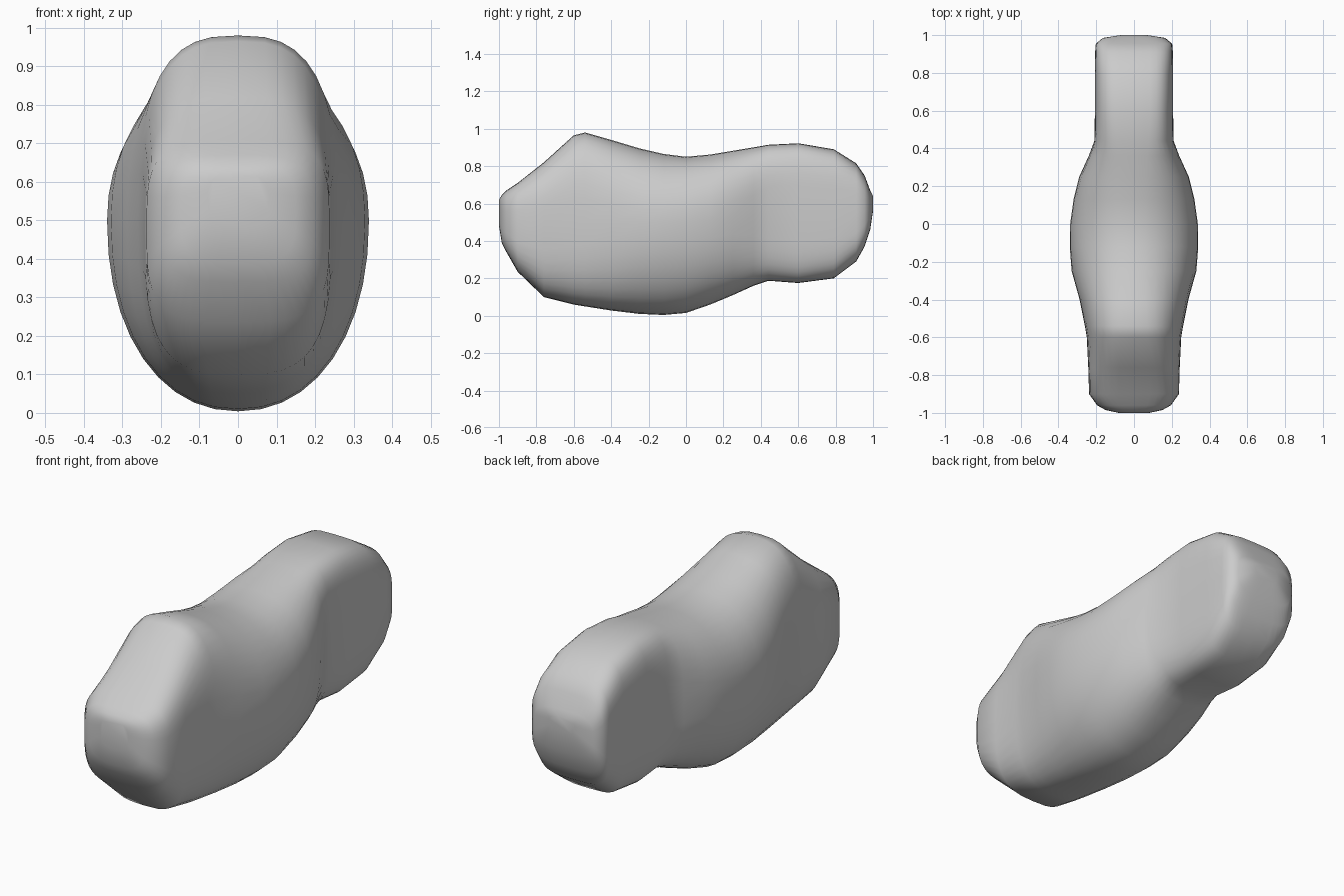
import bpy, bmesh, math

# Cross-sections front to back: y, half width, bottom z, widest z, top z, squareness
SECTIONS = [
    (-1.00, 0.08, 0.48, 0.55, 0.62, 3.0),
    (-0.985, 0.15, 0.39, 0.52, 0.645, 3.5),
    (-0.96, 0.195, 0.34, 0.50, 0.67, 3.6),
    (-0.90, 0.238, 0.235, 0.48, 0.71, 3.6),
    (-0.76, 0.242, 0.10, 0.47, 0.82, 3.2),
    (-0.60, 0.25, 0.06, 0.49, 0.965, 2.9),
    (-0.54, 0.26, 0.05, 0.50, 0.98, 2.8),
    (-0.40, 0.288, 0.028, 0.50, 0.94, 2.5),
    (-0.25, 0.33, 0.01, 0.50, 0.895, 2.2),
    (-0.12, 0.34, 0.004, 0.50, 0.865, 2.15),
    (0.00, 0.338, 0.015, 0.50, 0.85, 2.2),
    (0.13, 0.32, 0.06, 0.51, 0.862, 2.3),
    (0.25, 0.29, 0.11, 0.53, 0.882, 2.5),
    (0.36, 0.24, 0.16, 0.54, 0.90, 3.0),
    (0.44, 0.21, 0.187, 0.55, 0.914, 3.8),
    (0.60, 0.207, 0.175, 0.55, 0.922, 4.2),
    (0.79, 0.207, 0.20, 0.55, 0.89, 4.2),
    (0.91, 0.206, 0.29, 0.55, 0.815, 4.2),
    (0.955, 0.202, 0.37, 0.56, 0.75, 4.0),
    (0.985, 0.165, 0.46, 0.57, 0.67, 3.5),
    (1.00, 0.07, 0.56, 0.60, 0.64, 3.0),
]
SIDES = 40


def power(value, n):
    return math.copysign(abs(value) ** (2 / n), value)


def section_ring(bm, y, w, bottom, middle, top, n):
    ring = []
    for i in range(SIDES):
        a = math.tau * i / SIDES
        s = math.sin(a)
        height = top - middle if s > 0 else middle - bottom
        ring.append(bm.verts.new((w * power(math.cos(a), n), y,
                                  middle + height * power(s, n))))
    return ring


# Loft the rounded body through the sections and close both ends
bm = bmesh.new()
rings = [section_ring(bm, *s) for s in SECTIONS]
for a, b in zip(rings, rings[1:]):
    for i in range(SIDES):
        j = (i + 1) % SIDES
        bm.faces.new((a[i], a[j], b[j], b[i]))
bm.faces.new(rings[0])
bm.faces.new(rings[-1])
bmesh.ops.recalc_face_normals(bm, faces=bm.faces)
for face in bm.faces:
    face.smooth = True

mesh = bpy.data.meshes.new("rounded_body")
bm.to_mesh(mesh)
bm.free()
bpy.context.collection.objects.link(bpy.data.objects.new("rounded_body", mesh))
